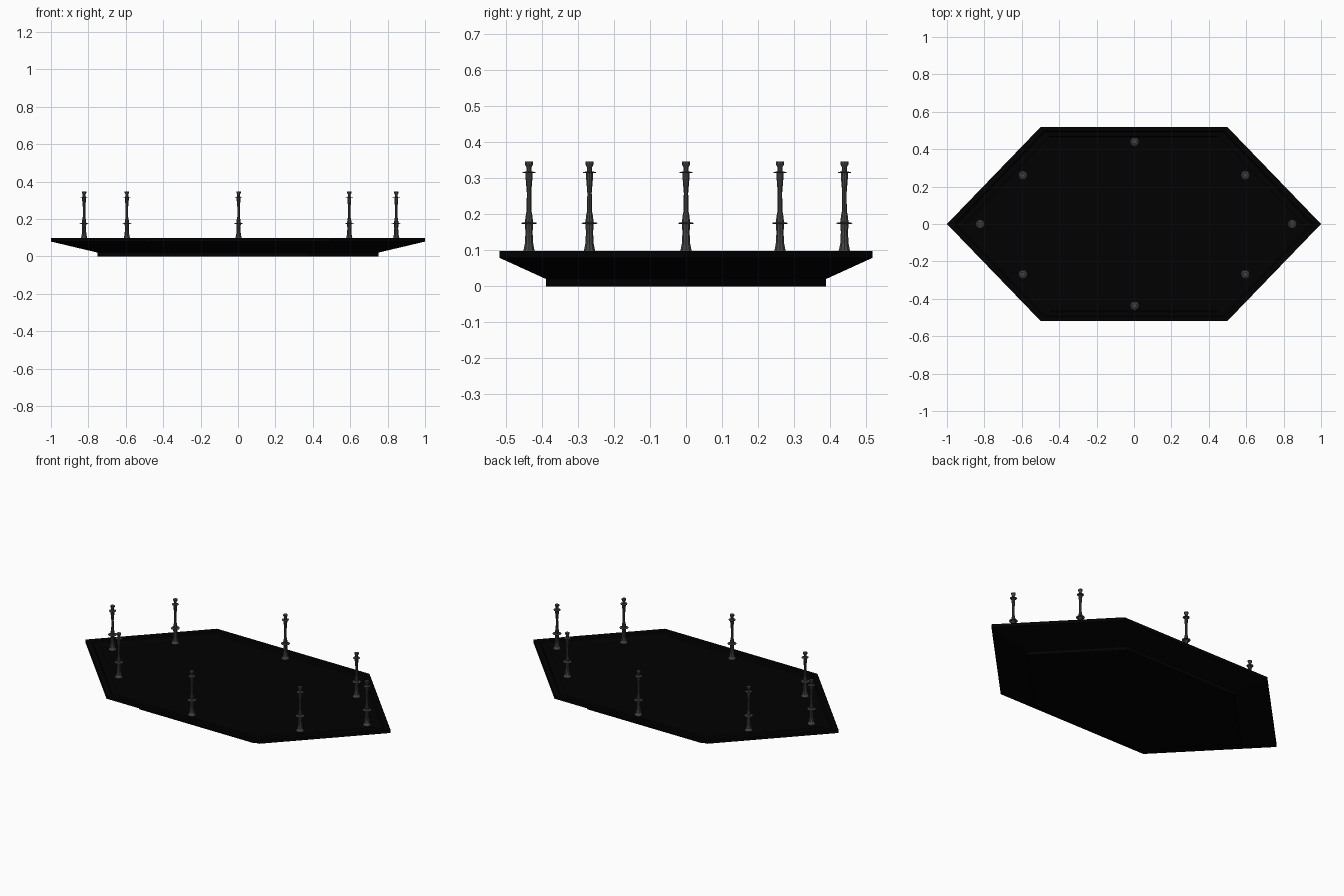
import bpy, bmesh, math

if "Cube" in bpy.data.objects:
    bpy.data.objects.remove(bpy.data.objects["Cube"])

def material(name, v):
    m = bpy.data.materials.new(name)
    m.diffuse_color = (v, v, v, 1)
    m.use_nodes = True
    m.node_tree.nodes["Principled BSDF"].inputs["Base Color"].default_value = m.diffuse_color
    return m

def make_object(name, bm, mat):
    bmesh.ops.recalc_face_normals(bm, faces=bm.faces[:])
    me = bpy.data.meshes.new(name)
    bm.to_mesh(me)
    bm.free()
    me.materials.append(mat)
    ob = bpy.data.objects.new(name, me)
    bpy.context.collection.objects.link(ob)
    return ob

def loft(bm, rings):
    loops = [[bm.verts.new(p) for p in r] for r in rings]
    n = len(loops[0])
    for a, b in zip(loops, loops[1:]):
        for i in range(n):
            j = (i + 1) % n
            bm.faces.new((a[i], a[j], b[j], b[i]))
    bm.faces.new(loops[0][::-1])
    bm.faces.new(loops[-1])

black = material("black", 0.0003)
grey = material("dark_grey", 0.06)

# Hexagonal platform: narrow plinth, flared underside, rim and recessed floor
hexagon = [(1, 0), (.5, .518), (-.5, .518), (-1, 0), (-.5, -.518), (.5, -.518)]
levels = [(.75, 0), (.75, .02), (1, .079), (1, .098), (.96, .098), (.95, .092),
          (.91, .092), (.90, .087)]
bm = bmesh.new()
loft(bm, [[(x * s, y * s, z) for x, y in hexagon] for s, z in levels])
make_object("platform", bm, black)

# Turned post: flared foot, two thin collars and a flared cap
profile = [(.022, .086), (.020, .092), (.016, .100), (.012, .120), (.0105, .150),
           (.012, .173), (.024, .174), (.024, .176), (.012, .178), (.010, .195),
           (.007, .210), (.0065, .260), (.010, .300), (.010, .314), (.019, .315),
           (.019, .317), (.008, .319), (.007, .330), (.012, .339), (.012, .347)]
bm = bmesh.new()
sides = 10
loft(bm, [[(r * math.cos(2 * math.pi * i / sides), r * math.sin(2 * math.pi * i / sides), z)
           for i in range(sides)] for r, z in profile])
post = make_object("post_1", bm, grey)

# Eight posts around the edge
spots = [(-.823, 0), (.846, 0), (.003, .44), (.003, -.436),
         (.595, .261), (-.594, .261), (.595, -.268), (-.594, -.268)]
for i, (x, y) in enumerate(spots):
    ob = post
    if i:
        ob = bpy.data.objects.new(f"post_{i + 1}", post.data)
        bpy.context.collection.objects.link(ob)
    ob.location = (x, y, 0)
